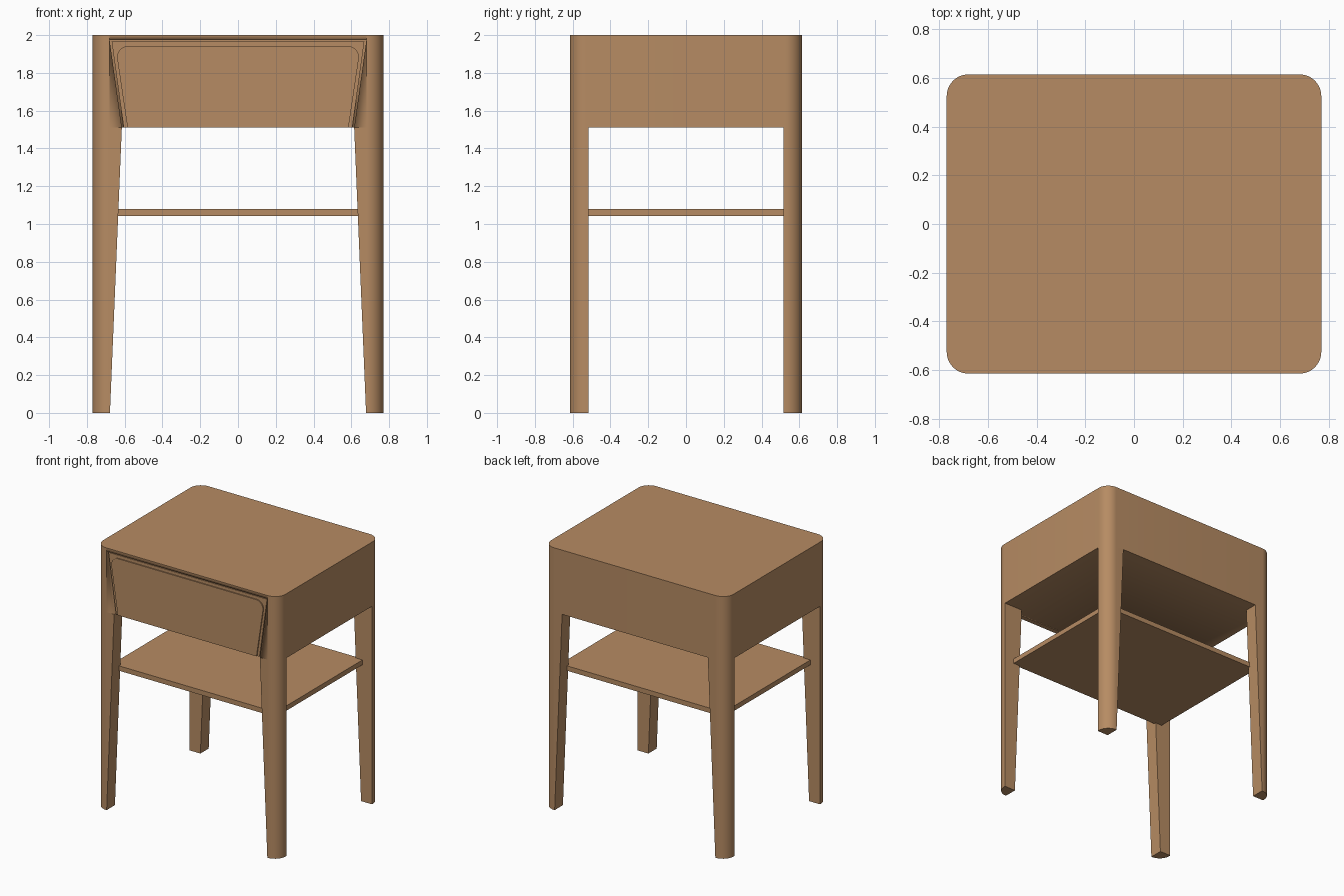
import bpy, bmesh, math
from mathutils import Vector

if "Cube" in bpy.data.objects:
    bpy.data.objects.remove(bpy.data.objects["Cube"])

wood = bpy.data.materials.new("warm_wood")
wood.diffuse_color = (0.47, 0.26, 0.125, 1)
wood.use_nodes = True
wood.node_tree.nodes["Principled BSDF"].inputs["Base Color"].default_value = wood.diffuse_color

HX, HY, R = 0.77, 0.615, 0.089      # half width, half depth, corner radius
BODY_Z, TOP_Z = 1.51, 2.0


def loft(name, ring_a, ring_b):
    """Solid between two matching closed rings of 3D points."""
    bm = bmesh.new()
    a = [bm.verts.new(p) for p in ring_a]
    b = [bm.verts.new(p) for p in ring_b]
    n = len(a)
    bm.faces.new(a)
    bm.faces.new(b)
    for i in range(n):
        bm.faces.new((a[i], a[(i + 1) % n], b[(i + 1) % n], b[i]))
    bmesh.ops.recalc_face_normals(bm, faces=bm.faces)
    me = bpy.data.meshes.new(name)
    bm.to_mesh(me)
    bm.free()
    me.materials.append(wood)
    ob = bpy.data.objects.new(name, me)
    bpy.context.collection.objects.link(ob)
    bpy.ops.object.select_all(action='DESELECT')
    ob.select_set(True)
    bpy.context.view_layer.objects.active = ob
    bpy.ops.object.shade_smooth_by_angle(angle=math.radians(30))
    return ob


def arc(cx, cy, r, a0, n=12):
    return [(cx + r * math.cos(math.radians(a0 + 90 * i / n)),
             cy + r * math.sin(math.radians(a0 + 90 * i / n))) for i in range(n + 1)]


def at_z(pts, z):
    return [(x, y, z) for x, y in pts]


def side_x(z):
    """Half width of the drawer opening at height z."""
    return 0.615 + (z - BODY_Z) * 0.065 / 0.465


def trapezoid(z0, z1, gap, y):
    x0, x1 = side_x(z0) - gap, side_x(z1) - gap
    return [(-x0, y, z0), (x0, y, z0), (x1, y, z1), (-x1, y, z1)]


# Cabinet body with rounded upright corners
outline = (arc(HX - R, HY - R, R, 0) + arc(R - HX, HY - R, R, 90)
           + arc(R - HX, R - HY, R, 180) + arc(HX - R, R - HY, R, 270))
body = loft("cabinet_body", at_z(outline, BODY_Z), at_z(outline, TOP_Z))

# Drawer opening cut into the front
cutter = loft("opening_cutter", trapezoid(1.45, 1.975, 0, -0.70), trapezoid(1.45, 1.975, 0, -0.575))
cutter.hide_render = True
cutter.hide_viewport = True
cut = body.modifiers.new("opening", 'BOOLEAN')
cut.operation = 'DIFFERENCE'
cut.solver = 'EXACT'
cut.object = cutter

# Drawer front sitting in the opening
loft("drawer_front", trapezoid(BODY_Z, 1.965, 0.01, -0.605), trapezoid(BODY_Z, 1.965, 0.01, -0.57))

# Thin raised panel with rounded top corners
pr, pz = 0.06, 1.942
px = side_x(pz) - 0.035
half = arc(px - pr, pz - pr, pr, 0)
panel = ([(side_x(BODY_Z) - 0.03, BODY_Z)] + half
         + [(-x, z) for x, z in reversed(half)] + [(0.03 - side_x(BODY_Z), BODY_Z)])
loft("drawer_panel", [(x, -0.613, z) for x, z in panel], [(x, -0.604, z) for x, z in panel])


# Four legs, tapering on their inner side
def leg_ring(inner, sx, sy, z):
    pts = [(inner, 0.515), (HX, 0.515)] + arc(HX - R, HY - R, R, 0) + [(inner, HY)]
    return [(sx * x, sy * y, z) for x, y in pts]


for sy, row in ((-1, "front"), (1, "back")):
    for sx, side in ((-1, "left"), (1, "right")):
        loft(f"{row}_{side}_leg", leg_ring(0.678, sx, sy, 0), leg_ring(0.615, sx, sy, BODY_Z))

# Shelf let into the legs
shelf = [(-0.69, -0.53), (0.69, -0.53), (0.69, 0.53), (-0.69, 0.53)]
loft("shelf", at_z(shelf, 1.043), at_z(shelf, 1.08))
